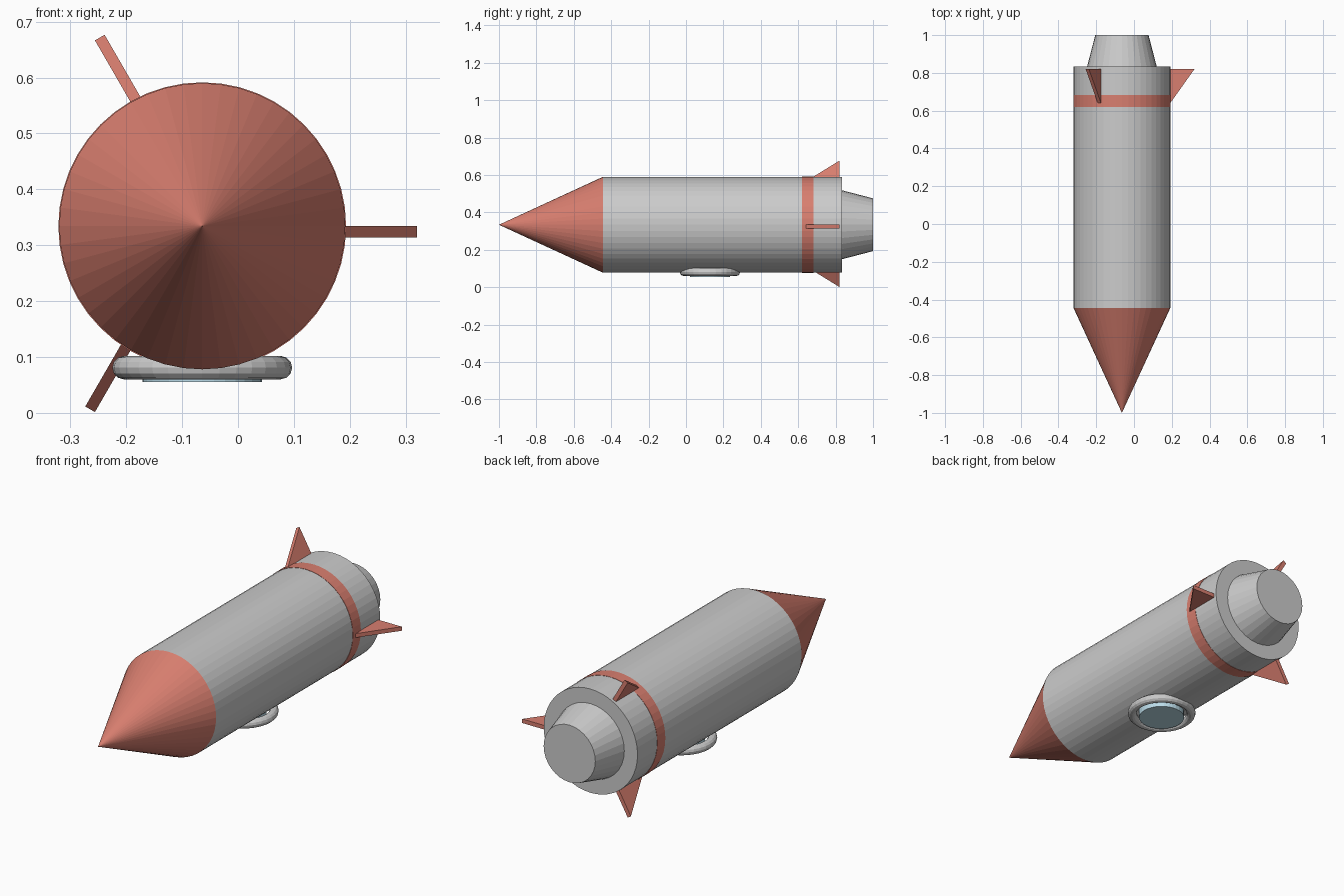
import bpy, bmesh
from math import cos, sin, pi, radians
from mathutils import Matrix, Vector

if "Cube" in bpy.data.objects:
    bpy.data.objects.remove(bpy.data.objects["Cube"])

CX, CZ, R = -0.064, 0.334, 0.256   # body axis and radius


def material(name, rgb):
    m = bpy.data.materials.new(name)
    m.diffuse_color = (*rgb, 1)
    m.use_nodes = True
    m.node_tree.nodes["Principled BSDF"].inputs["Base Color"].default_value = m.diffuse_color
    return m


red = material("red_paint", (0.69, 0.21, 0.16))
blue = material("window_glass", (0.50, 0.72, 0.82))


def finish(name, bm, mat=None):
    bmesh.ops.recalc_face_normals(bm, faces=bm.faces)
    me = bpy.data.meshes.new(name)
    bm.to_mesh(me)
    bm.free()
    ob = bpy.data.objects.new(name, me)
    bpy.context.collection.objects.link(ob)
    if mat:
        me.materials.append(mat)
    return ob


def lathe_y(name, y0, y1, r0, r1, sides, mat=None):
    """Capped cone section along the y axis."""
    bm = bmesh.new()
    place = Matrix.Translation((CX, (y0 + y1) / 2, CZ)) @ Matrix.Rotation(-pi / 2, 4, 'X')
    bmesh.ops.create_cone(bm, cap_ends=True, segments=sides, radius1=r0,
                          radius2=r1, depth=y1 - y0, matrix=place)
    bmesh.ops.remove_doubles(bm, verts=bm.verts, dist=1e-5)
    return finish(name, bm, mat)


# Fuselage, nose, stripe and engine nozzle
lathe_y("body", -0.445, 0.835, R, R, 48)
lathe_y("nose_cone", -1.0, -0.445, 0.0, R, 48, red)
lathe_y("stripe", 0.62, 0.682, R + 0.0015, R + 0.0015, 48, red)
lathe_y("nozzle", 0.835, 1.0, 0.184, 0.141, 32)

# Three triangular fins, each plate lying to one side of its radial line
profile = [(0.609, 0.234), (0.82, 0.234), (0.82, 0.384)]   # (y, radius)
for i in range(3):
    a = radians(120 * i)
    out = Vector((cos(a), 0, sin(a)))
    side = Vector((sin(a), 0, -cos(a))) * 0.02
    bm = bmesh.new()
    verts = [bm.verts.new(Vector((CX, y, CZ)) + out * r) for y, r in profile]
    face = bm.faces.new(verts)
    ext = bmesh.ops.extrude_face_region(bm, geom=[face], use_keep_orig=True)
    moved = [v for v in ext["geom"] if isinstance(v, bmesh.types.BMVert)]
    bmesh.ops.translate(bm, verts=moved, vec=side)
    finish(f"fin_{i + 1}", bm, red)

# Round window under the belly: ring and glass
WY = 0.128
bpy.ops.mesh.primitive_torus_add(location=(CX, WY, 0.081), major_radius=0.14,
                                 minor_radius=0.021, major_segments=32, minor_segments=12)
bpy.context.object.name = "window_ring"
bm = bmesh.new()
bmesh.ops.create_cone(bm, cap_ends=True, segments=32, radius1=0.107, radius2=0.107,
                      depth=0.045, matrix=Matrix.Translation((CX, WY, 0.0775)))
finish("window_glass", bm, blue)
